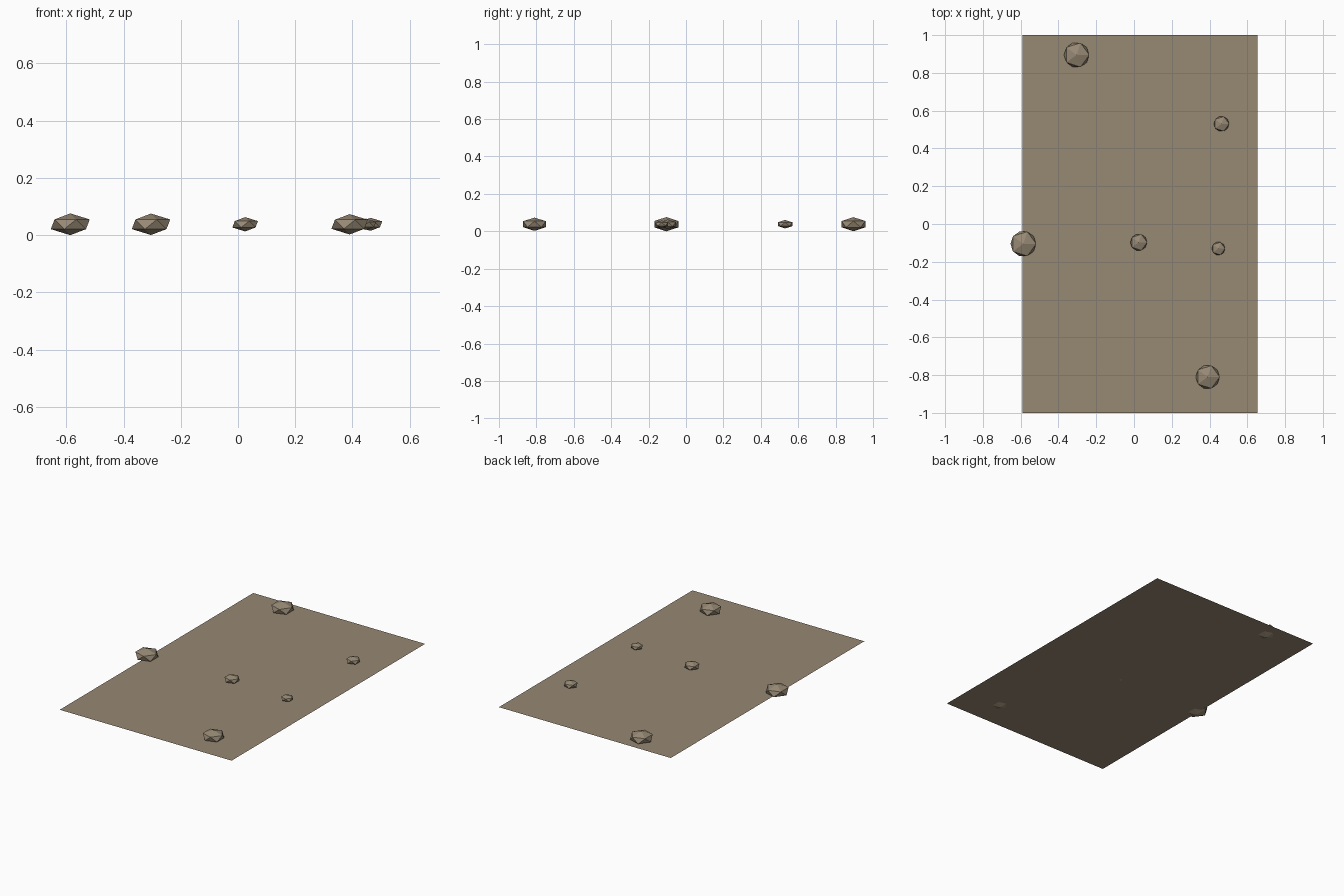
import bpy

if "Cube" in bpy.data.objects:
    bpy.data.objects.remove(bpy.data.objects["Cube"])

# One dusty brown for the ground and the stones
dirt = bpy.data.materials.new("dusty_brown")
dirt.diffuse_color = (0.31, 0.25, 0.175, 1.0)
dirt.use_nodes = True
dirt.node_tree.nodes["Principled BSDF"].inputs["Base Color"].default_value = dirt.diffuse_color

STONE_Z = 0.038    # shared height of the stone centres
GROUND_Z = 0.016

# Ground sheet: a single flat quad
bpy.ops.mesh.primitive_plane_add(size=1, location=(0.032, 0, GROUND_Z))
ground = bpy.context.object
ground.name = "ground_sheet"
ground.scale = (1.244, 2.0, 1)
ground.data.materials.append(dirt)


def add_stone(name, x, y, radius):
    """Faceted stone: an icosahedron squashed to half height."""
    bpy.ops.mesh.primitive_ico_sphere_add(
        subdivisions=1, radius=radius, location=(x, y, STONE_Z))
    stone = bpy.context.object
    stone.name = name
    stone.scale.z = 0.5
    stone.data.materials.append(dirt)


# Scattered stones: x, y, radius
stones = [
    (-0.586, -0.105, 0.076),
    (-0.304, 0.895, 0.075),
    (0.390, -0.810, 0.071),
    (0.025, -0.097, 0.050),
    (0.463, 0.530, 0.0455),
    (0.447, -0.130, 0.0395),
]
for i, (x, y, r) in enumerate(stones, 1):
    add_stone(f"stone_{i}", x, y, r)
